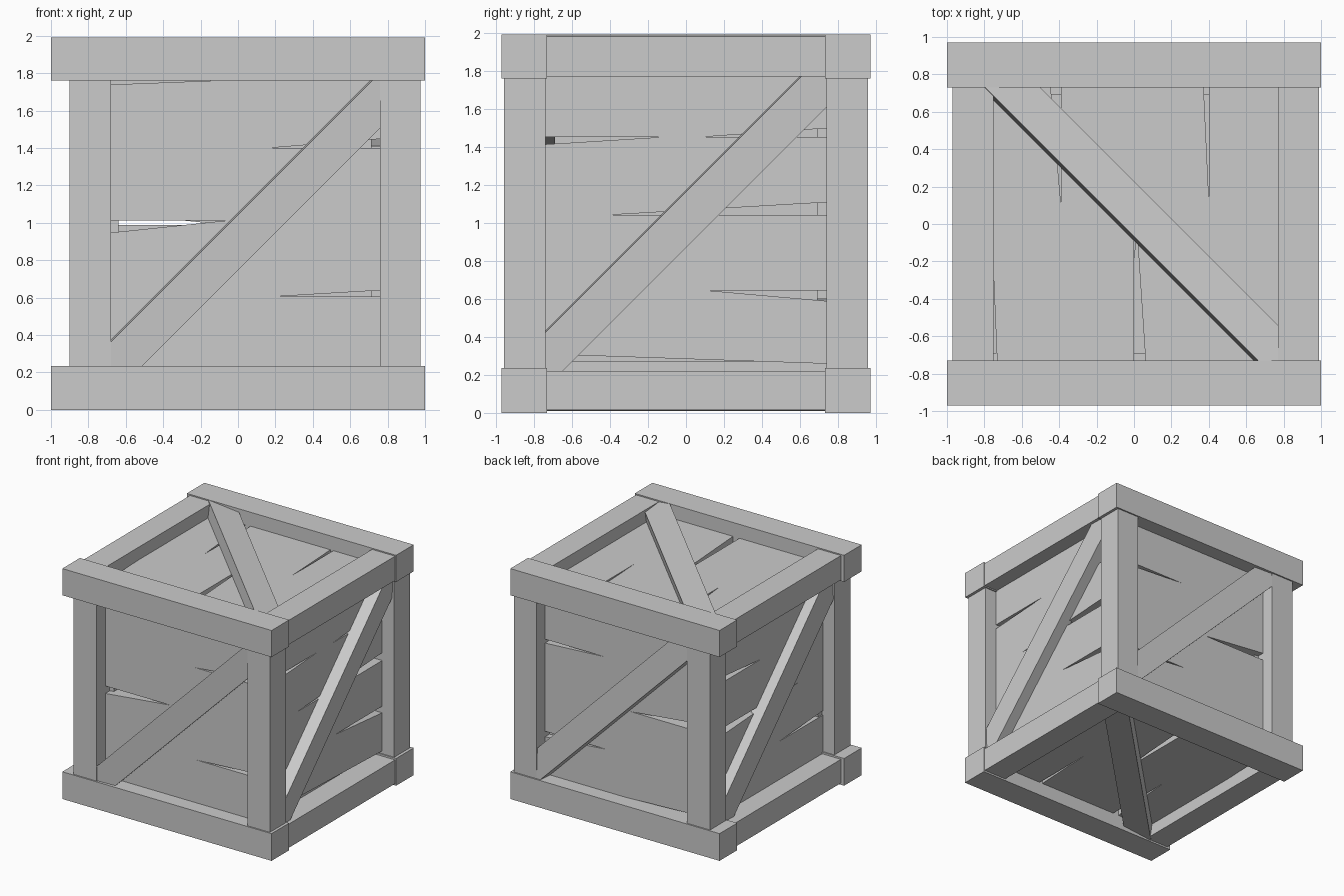
import bpy
from math import radians, sqrt
from mathutils import Vector, Matrix

cube = bpy.data.objects.get("Cube")
if cube:
    bpy.data.objects.remove(cube, do_unlink=True)

grey = bpy.data.materials.new("plain_grey")
grey.use_nodes = True
grey.diffuse_color = (0.6, 0.6, 0.6, 1)
grey.node_tree.nodes["Principled BSDF"].inputs["Base Color"].default_value = (0.6, 0.6, 0.6, 1)

CENTRE = Vector((0, 0, 1))
X, Y, Z = Vector((1, 0, 0)), Vector((0, 1, 0)), Vector((0, 0, 1))


def make(name, verts, faces):
    mesh = bpy.data.meshes.new(name)
    mesh.from_pydata(verts, [], faces)
    mesh.materials.append(grey)
    ob = bpy.data.objects.new(name, mesh)
    bpy.context.collection.objects.link(ob)


def extrude(name, outline, low, high, place):
    """Extrude a counter-clockwise outline between two depths, then place it."""
    n = len(outline)
    verts = [place(Vector((u, v, w))) for w in (low, high) for u, v in outline]
    faces = [list(range(n))[::-1], list(range(n, 2 * n))]
    faces += [(i, (i + 1) % n, n + (i + 1) % n, n + i) for i in range(n)]
    make(name, verts, faces)


def box(name, x0, x1, y0, y1, z0, z1):
    extrude(name, [(x0, y0), (x1, y0), (x1, y1), (x0, y1)], z0, z1, lambda p: p)


# Frame: long beams front and back, shorter ones tucked between, and corner posts
for level, z0, z1, trim0, trim1 in (("bottom", 0, 0.235, 0.015, -0.015),
                                    ("top", 1.76, 1.99, 0.01, -0.01)):
    for end, y0 in (("front", -0.97), ("back", 0.73)):
        box(f"{level}_{end}_beam", -1, 1, y0, y0 + 0.24, z0, z1)
    for side, x0, x1 in (("right", -0.97, -0.75), ("left", 0.77, 0.99)):
        box(f"{level}_{side}_beam", x0, x1, -0.74, 0.74, z0 + trim0, z1 + trim1)
for side, x0, x1 in (("right", -0.9, -0.68), ("left", 0.76, 0.975)):
    for end, y0 in (("front", -0.958), ("back", 0.74)):
        box(f"{end}_{side}_post", x0, x1, y0, y0 + 0.218, 0.1, 1.9)

# Plank seams: (height, left gap, left crack end, right crack end, right gap).
# A positive gap trims the plank below, a negative one the plank above.
FRONT = [(-0.79, 0, -0.4, 0.4, 0), (-0.395, 0, 0, 0.19, -0.035),
         (0.012, 0.075, -0.06, 0.3, 0), (0.4, 0, 0, 0.17, -0.05),
         (0.765, 0.03, 0, 0.4, 0)]
SIDE = [(-0.74, -0.05, 0.7, 0.74, 0), (-0.355, 0, -0.2, 0.1, 0.06),
        (0.04, 0, -0.5, -0.42, -0.07), (0.45, 0.04, -0.14, 0.07, -0.05),
        (0.79, 0, -0.4, 0.4, 0)]
LID = [(-0.79, 0, -0.4, 0.4, 0), (-0.4, 0, -0.4, 0.14, -0.03),
       (0, 0.065, 0.2, 0.4, 0), (0.39, 0, -0.4, 0.1, -0.06),
       (0.76, 0.03, -0.06, 0.4, 0)]


def seam_line(seam, sign):
    v, left, a, b, right = seam
    trim = [max(sign * g, 0) * sign for g in (left, right)]
    return [(-0.78, v - trim[0]), (a, v), (b, v), (0.78, v - trim[1])]


def build_face(name, along, across, seams, plank_out, brace_out, shift, roll):
    out = along.cross(across)

    def place(p):
        return CENTRE + along * p.x + across * p.y + out * p.z

    # Cracked planks
    for i in range(len(seams) - 1):
        lower = seam_line(seams[i], -1)
        upper = seam_line(seams[i + 1], 1)
        extrude(f"{name}_plank_{i + 1}", lower + upper[::-1],
                plank_out - 0.15, plank_out, place)

    # Diagonal brace, rolled slightly about its length
    turn = Matrix.Rotation(radians(45), 3, 'Z') @ Matrix.Rotation(radians(roll), 3, 'X')
    middle = Vector((-shift / 2, shift / 2, brace_out - 0.06))
    h, w = 1.54 / sqrt(2), 0.105
    extrude(f"{name}_brace", [(-h, -w), (h, -w), (h, w), (-h, w)], -0.06, 0.06,
            lambda p: place(middle + turn @ p))


# Each opposite face is the same panel turned upside down
build_face("front", X, Z, FRONT, 0.84, 0.95, -0.1, 4)
build_face("back", X, -Z, FRONT, 0.84, 0.95, -0.1, 4)
build_face("left", Y, Z, SIDE, 0.86, 0.96, 0.02, 3)
build_face("right", Y, -Z, SIDE, 0.79, 0.885, 0.02, 3)
build_face("top", Y, -X, LID, 0.87, 0.975, -0.07, 8)
build_face("bottom", -Y, -X, LID, 0.88, 0.975, -0.07, 8)
